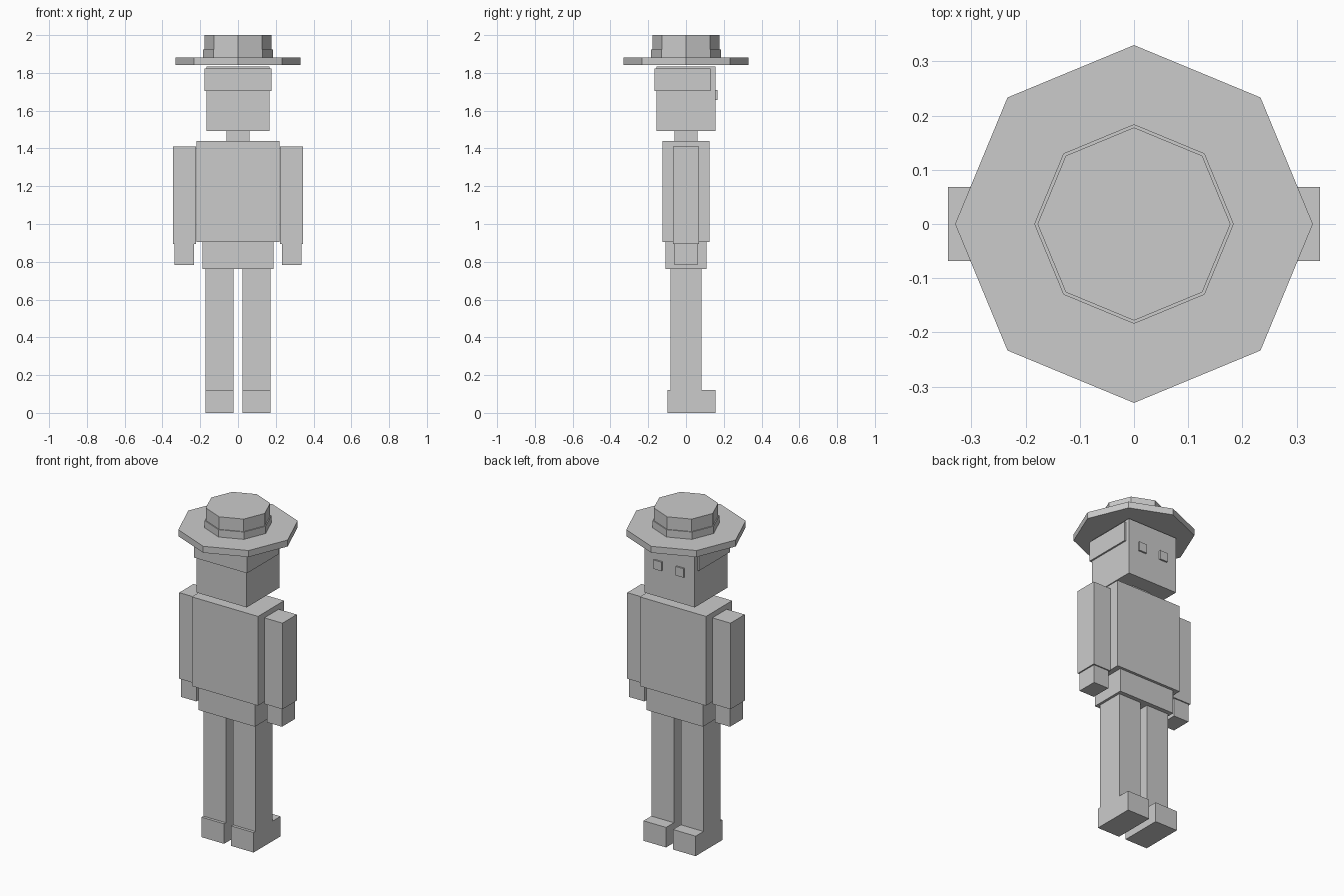
import bpy

if "Cube" in bpy.data.objects:
    bpy.data.objects.remove(bpy.data.objects["Cube"])


def box(name, x, y, z):
    """Box spanning the given (min, max) ranges."""
    lo, hi = zip(x, y, z)
    bpy.ops.mesh.primitive_cube_add(size=1, location=[(a + b) / 2 for a, b in zip(lo, hi)])
    ob = bpy.context.object
    ob.name = name
    ob.scale = [b - a for a, b in zip(lo, hi)]
    bpy.ops.object.transform_apply(location=False, rotation=False, scale=True)
    return ob


def pair(name, x, y, z):
    """Left and right copies of a box, mirrored across x = 0."""
    box(name + "_right", x, y, z)
    box(name + "_left", (-x[1], -x[0]), y, z)


def octagon(name, r, z0, z1):
    """Eight-sided disc with corners on the axes."""
    bpy.ops.mesh.primitive_cylinder_add(vertices=8, radius=r, depth=z1 - z0,
                                        location=(0, 0, (z0 + z1) / 2))
    bpy.context.object.name = name


# Legs and shoes (toes point to +y)
pair("shoe", (0.023, 0.173), (-0.099, 0.156), (0, 0.12))
pair("leg", (0.023, 0.173), (-0.082, 0.082), (0.12, 0.763))

# Body
box("hips", (-0.188, 0.188), (-0.108, 0.108), (0.763, 0.904))
box("torso", (-0.22, 0.22), (-0.124, 0.124), (0.904, 1.44))
box("neck", (-0.062, 0.062), (-0.062, 0.062), (1.44, 1.492))

# Arms and hands
pair("arm", (0.223, 0.343), (-0.068, 0.068), (0.894, 1.411))
pair("hand", (0.234, 0.335), (-0.061, 0.061), (0.784, 0.894))

# Head, hair and eyes
box("head", (-0.167, 0.167), (-0.156, 0.156), (1.492, 1.834))
box("hair", (-0.177, 0.177), (-0.167, 0.13), (1.704, 1.823))
pair("eye", (0.048, 0.1), (0.15, 0.166), (1.656, 1.71))

# Hat
octagon("hat_brim", 0.33, 1.842, 1.881)
octagon("hat_band", 0.184, 1.881, 1.925)
octagon("hat_crown", 0.178, 1.881, 2.0)
